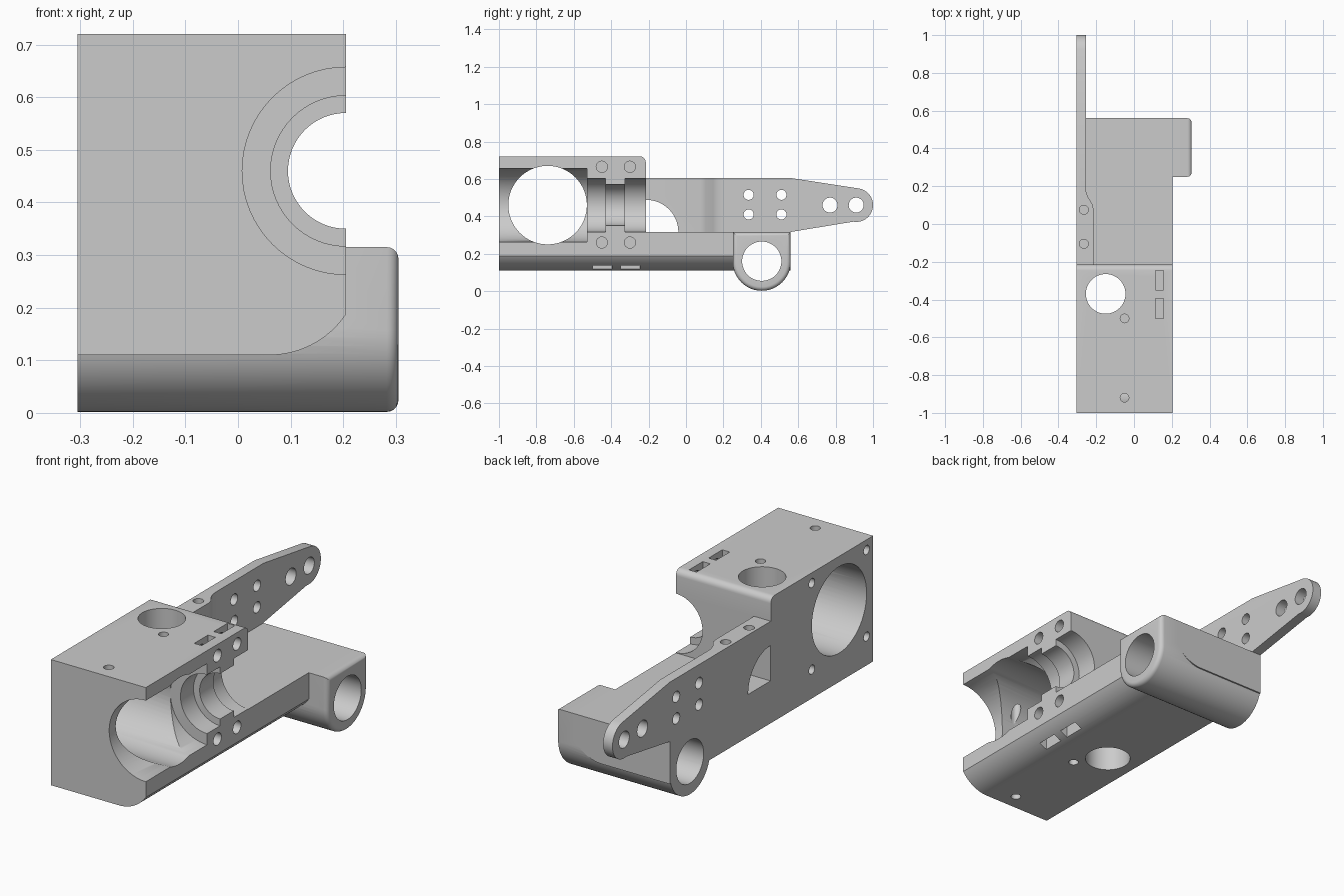
import bpy, bmesh
from math import sin, cos, radians

cube = bpy.data.objects.get("Cube")
if cube:
    bpy.data.objects.remove(cube)

grey = bpy.data.materials.new("light_grey")
grey.use_nodes = True
grey.diffuse_color = (0.6, 0.6, 0.6, 1)
grey.node_tree.nodes["Principled BSDF"].inputs["Base Color"].default_value = (0.6, 0.6, 0.6, 1)

PLACE = {
    "x": lambda u, v, w: (w, u, v),
    "y": lambda u, v, w: (u, w, v),
    "z": lambda u, v, w: (u, v, w),
}


def arc(u, v, r, start, end, steps=16):
    angles = [radians(start + (end - start) * i / steps) for i in range(steps + 1)]
    return [(u + r * cos(a), v + r * sin(a)) for a in angles]


def prism(name, points, axis, lo, hi, bevel=0):
    """Extrude a flat outline along an axis, optionally rounding the far end."""
    bm = bmesh.new()
    place = PLACE[axis]
    near = [bm.verts.new(place(u, v, lo)) for u, v in points]
    far = [bm.verts.new(place(u, v, hi)) for u, v in points]
    bm.faces.new(near)
    cap = bm.faces.new(far)
    n = len(points)
    for i in range(n):
        j = (i + 1) % n
        bm.faces.new((near[i], near[j], far[j], far[i]))
    bmesh.ops.recalc_face_normals(bm, faces=bm.faces)
    if bevel:
        bmesh.ops.bevel(bm, geom=list(cap.edges), offset=bevel, segments=5,
                        profile=0.5, affect="EDGES")
    mesh = bpy.data.meshes.new(name)
    bm.to_mesh(mesh)
    bm.free()
    mesh.materials.append(grey)
    obj = bpy.data.objects.new(name, mesh)
    bpy.context.collection.objects.link(obj)
    return obj


def combine(target, tool, operation="DIFFERENCE"):
    mod = target.modifiers.new("combine", "BOOLEAN")
    mod.operation = operation
    mod.solver = "EXACT"
    mod.object = tool
    bpy.context.view_layer.objects.active = target
    bpy.ops.object.modifier_apply(modifier=mod.name)
    bpy.data.objects.remove(tool)


def drill(target, u, v, r, axis, lo, hi, steps=32):
    circle = arc(u, v, r, 0, 360, steps)[:-1]
    combine(target, prism("drill", circle, axis, lo, hi))


def box_cut(target, u0, u1, v0, v1, lo, hi):
    combine(target, prism("slot", [(u0, v0), (u1, v0), (u1, v1), (u0, v1)], "z", lo, hi))


LEFT, RIGHT = -0.305, 0.205
AXLE_Z = 0.46

# Stepped main body with a rounded upper rear edge
side = [(-1, 0.11), (0.56, 0.11), (0.56, 0.315), (-0.215, 0.315)]
side += arc(-0.245, 0.69, 0.03, 0, 90, 6) + [(-1, 0.72)]
body = prism("gearbox_housing", side, "x", LEFT, RIGHT)

# Rounded lower edge on the open side
corner = arc(0.06, 0.285, 0.175, -90, -30, 16) + [(0.4, 0.19), (0.4, 0), (0.06, 0)]
combine(body, prism("corner", corner, "y", -1.1, 0.7))

# Tapered side arm and its thickened root
arm = [(-0.25, 0.25), (0.55, 0.25), (0.55, 0.315)]
arm += arc(0.91, AXLE_Z, 0.09, -100, 80, 20) + [(0.56, 0.605), (-0.25, 0.605)]
combine(body, prism("side_arm", arm, "x", LEFT, -0.255), "UNION")
root = [(-0.28, -0.23), (-0.215, -0.23), (-0.215, 0.08), (-0.22, 0.105),
        (-0.245, 0.145), (-0.253, 0.17), (-0.256, 0.22), (-0.28, 0.22)]
combine(body, prism("arm_root", root, "z", 0.3, 0.605), "UNION")

# Cross boss
boss = arc(0.405, 0.157, 0.155, -180, 0, 32) + [(0.56, 0.315), (0.25, 0.315)]
combine(body, prism("rod_boss", boss, "x", LEFT, 0.305, 0.022), "UNION")
drill(body, 0.405, 0.16, 0.105, "x", -0.5, 0.5, 48)

# Stepped lengthwise bore
for r, lo, hi in [(0.197, -1.1, -0.53), (0.143, -0.6, -0.43),
                  (0.11, -0.5, -0.3), (0.143, -0.325, -0.15)]:
    drill(body, RIGHT, AXLE_Z, r, "y", lo, hi, 64)

# Cross bore and its corner fixing holes
drill(body, -0.74, AXLE_Z, 0.21, "x", -0.5, 0.5, 64)
for y in (-0.95, -0.53):
    for z in (0.25, 0.67):
        drill(body, y, z, 0.022, "x", -0.4, -0.15, 20)

# Vertical holes
drill(body, -0.15, -0.37, 0.105, "z", 0, 0.9, 48)
for y in (-0.5, -0.92):
    drill(body, -0.05, y, 0.023, "z", 0.5, 0.9, 20)
    drill(body, -0.05, y, 0.023, "z", 0, 0.25, 20)

# Clamp screw holes and nut slots
for y in (-0.45, -0.3):
    for z in (0.26, 0.665):
        drill(body, y, z, 0.03, "x", 0.02, 0.4, 24)
    box_cut(body, 0.115, 0.155, y - 0.05, y + 0.055, 0.625, 0.9)
    box_cut(body, 0.115, 0.155, y - 0.05, y + 0.055, 0, 0.3)

# Quarter-round window in the arm root
window = [(-0.213, 0.316)] + arc(-0.213, 0.316, 0.172, 0, 90, 20)
combine(body, prism("window", window, "x", -0.5, -0.1))

# Arm holes
for y in (0.335, 0.51):
    for z in (0.41, 0.515):
        drill(body, y, z, 0.027, "x", -0.5, -0.2, 24)
for y in (0.77, 0.91):
    drill(body, y, AXLE_Z, 0.04, "x", -0.5, -0.2, 32)
for y in (0.075, -0.105):
    drill(body, -0.265, y, 0.024, "z", 0.51, 0.9, 20)

bpy.ops.object.select_all(action="DESELECT")
body.select_set(True)
bpy.context.view_layer.objects.active = body
bpy.ops.object.shade_smooth_by_angle(angle=radians(30))
